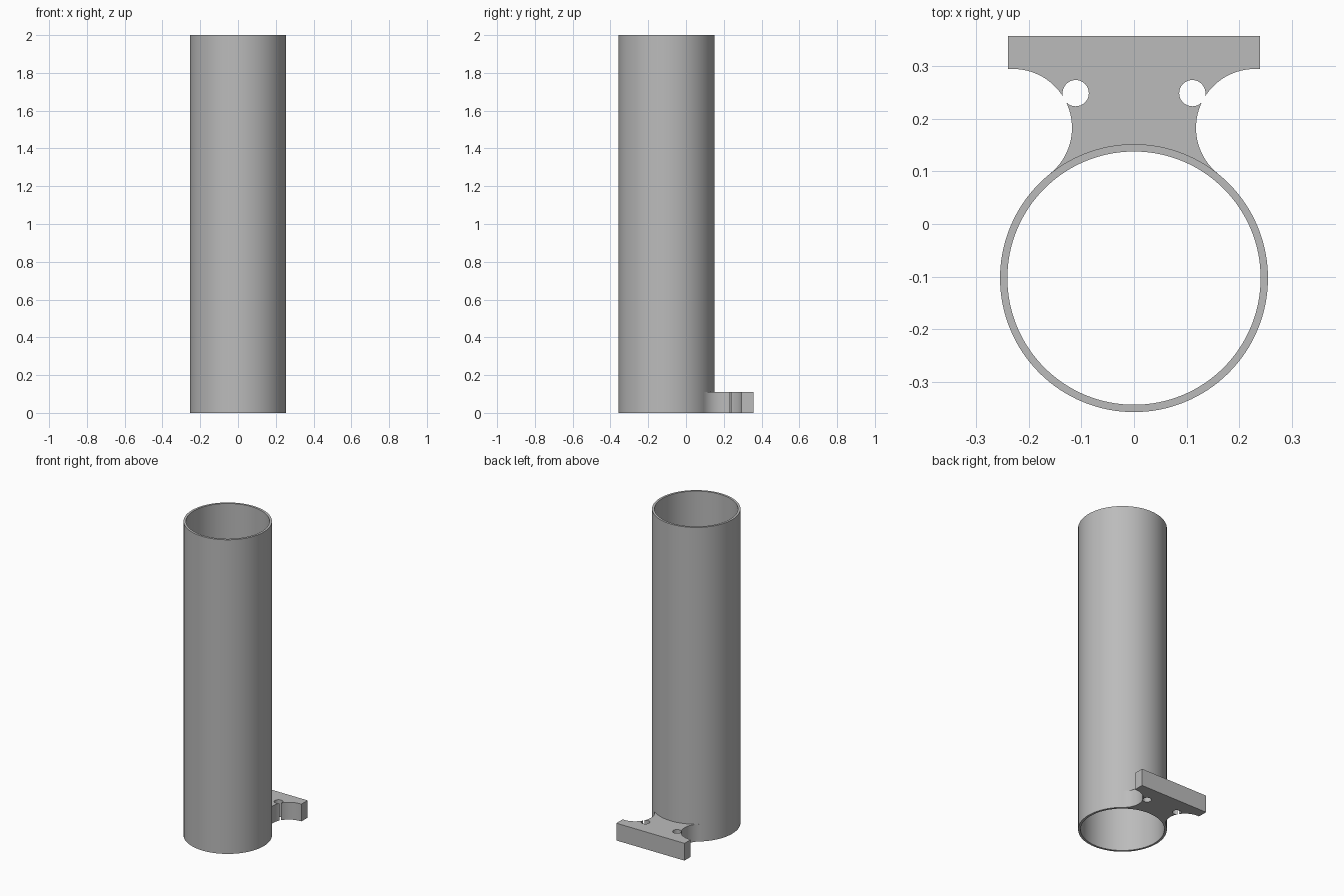
import bpy, bmesh
from math import cos, sin, atan2, hypot, pi, radians

cube = bpy.data.objects.get("Cube")
if cube:
    bpy.data.objects.remove(cube, do_unlink=True)

HEIGHT, OUTER, INNER, TUBE_Y = 2.0, 0.255, 0.241, -0.103
BRACKET_H, BACK_Y, HALF_W = 0.11, 0.358, 0.24
SCOOP_X, SCOOP_Y = 0.23, 0.183

grey = bpy.data.materials.new("plain grey")
grey.use_nodes = True
colour = (0.5, 0.5, 0.5, 1)
grey.diffuse_color = colour
grey.node_tree.nodes["Principled BSDF"].inputs["Base Color"].default_value = colour


def arc(cx, cy, r, start, end, steps):
    angles = [start + (end - start) * i / steps for i in range(steps + 1)]
    return [(cx + r * cos(a), cy + r * sin(a)) for a in angles]


def make_object(name, bm):
    bmesh.ops.recalc_face_normals(bm, faces=bm.faces)
    mesh = bpy.data.meshes.new(name)
    bm.to_mesh(mesh)
    bm.free()
    obj = bpy.data.objects.new(name, mesh)
    bpy.context.collection.objects.link(obj)
    mesh.materials.append(grey)
    return obj


def prism(name, outline, z0, z1):
    bm = bmesh.new()
    face = bm.faces.new([bm.verts.new((x, y, z0)) for x, y in outline])
    top = bmesh.ops.extrude_face_region(bm, geom=[face])["geom"]
    bmesh.ops.translate(bm, vec=(0, 0, z1 - z0),
                        verts=[v for v in top if isinstance(v, bmesh.types.BMVert)])
    return make_object(name, bm)


def smooth(obj):
    bpy.ops.object.select_all(action="DESELECT")
    obj.select_set(True)
    bpy.context.view_layer.objects.active = obj
    bpy.ops.object.shade_smooth_by_angle(angle=radians(30))


# Open tube: wall section swept round the axis
bm = bmesh.new()
rings = []
for r, z in ((OUTER, 0), (OUTER, HEIGHT), (INNER, HEIGHT), (INNER, 0)):
    rings.append([bm.verts.new((x, y, z)) for x, y in arc(0, TUBE_Y, r, 0, 2 * pi, 128)[:-1]])
for k, ring in enumerate(rings):
    above = rings[(k + 1) % 4]
    for i in range(len(ring)):
        j = (i + 1) % len(ring)
        bm.faces.new((ring[i], ring[j], above[j], above[i]))
tube = make_object("tube", bm)

# Mounting bracket: scooped sides run tangent into the tube
tangent = atan2(SCOOP_Y - TUBE_Y, SCOOP_X)
scoop_r = hypot(SCOOP_X, SCOOP_Y - TUBE_Y) - OUTER
right = [(HALF_W, BACK_Y), (HALF_W, SCOOP_Y + scoop_r)]
right += arc(SCOOP_X, SCOOP_Y, scoop_r, pi / 2, pi + tangent, 32)
saddle = arc(0, TUBE_Y, OUTER - 0.002, tangent, pi - tangent, 24)
left = [(-x, y) for x, y in reversed(right)]
bracket = prism("mounting_bracket", right + saddle + left, 0, BRACKET_H)

# Screw holes through the bracket
for side in (-1, 1):
    cutter = prism("screw_hole_cutter", arc(side * 0.111, 0.249, 0.025, 0, 2 * pi, 32)[:-1],
                   -0.05, BRACKET_H + 0.05)
    cutter.hide_render = True
    cutter.hide_viewport = True
    cut = bracket.modifiers.new("screw_hole", "BOOLEAN")
    cut.operation = "DIFFERENCE"
    cut.solver = "EXACT"
    cut.object = cutter

for part in (tube, bracket):
    smooth(part)
